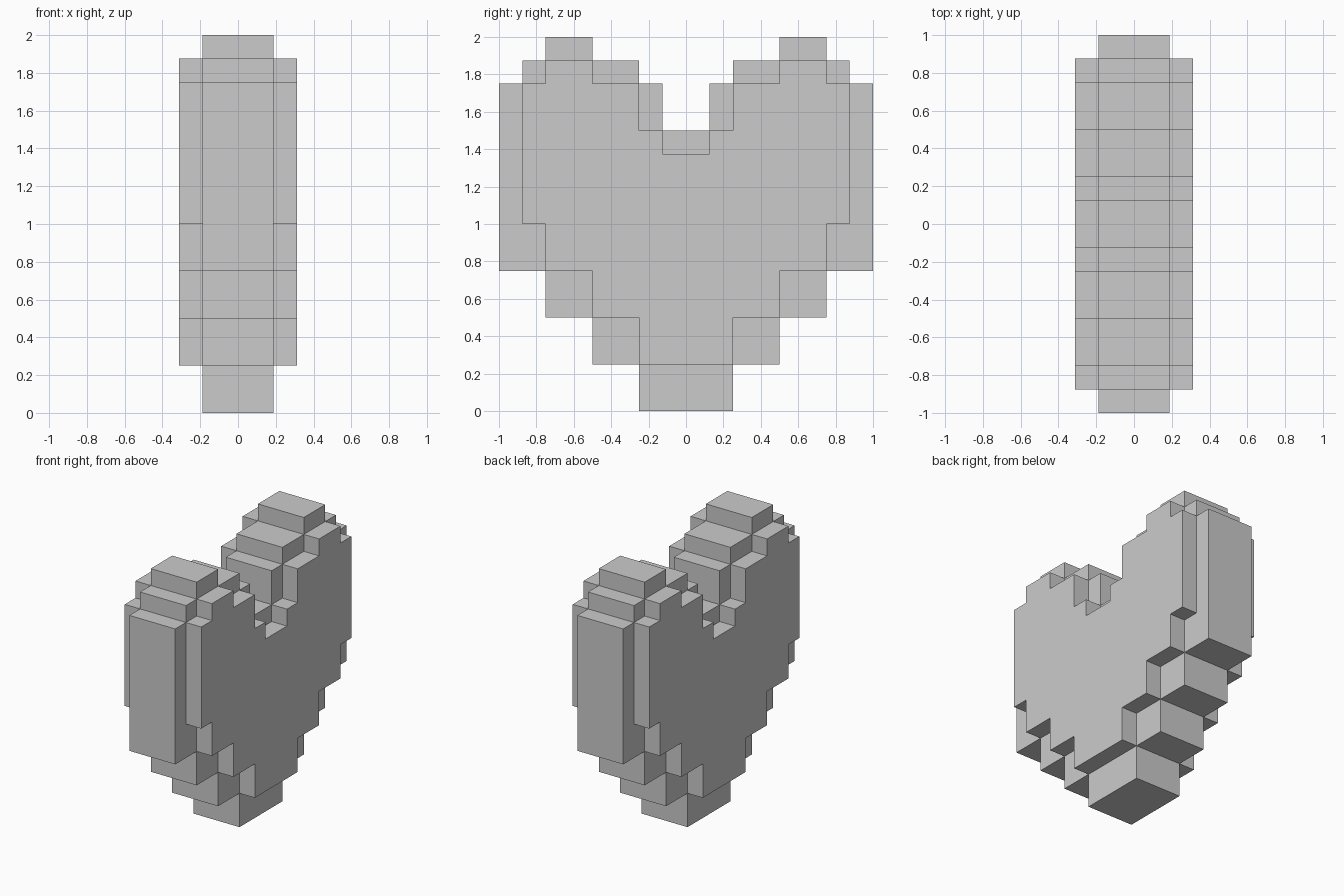
import bpy
import bmesh

if "Cube" in bpy.data.objects:
    bpy.data.objects.remove(bpy.data.objects["Cube"])


def heart_prism(name, half_profile, half_depth):
    """Mirror a (y, z) half profile and extrude it along x."""
    outline = half_profile + [(-y, z) for y, z in reversed(half_profile)]
    bm = bmesh.new()
    face = bm.faces.new([bm.verts.new((-half_depth, y, z)) for y, z in outline])
    ext = bmesh.ops.extrude_face_region(bm, geom=[face])
    moved = [v for v in ext["geom"] if isinstance(v, bmesh.types.BMVert)]
    bmesh.ops.translate(bm, verts=moved, vec=(2 * half_depth, 0, 0))
    bmesh.ops.recalc_face_normals(bm, faces=bm.faces)
    mesh = bpy.data.meshes.new(name)
    bm.to_mesh(mesh)
    bm.free()
    obj = bpy.data.objects.new(name, mesh)
    bpy.context.collection.objects.link(obj)
    return obj


# Wide stepped silhouette, thin in depth
core = [(0.25, 0), (0.25, 0.25), (0.5, 0.25), (0.5, 0.5), (0.75, 0.5),
        (0.75, 0.75), (1, 0.75), (1, 1.75), (0.875, 1.75), (0.875, 1.875),
        (0.75, 1.875), (0.75, 2), (0.5, 2), (0.5, 1.875), (0.25, 1.875),
        (0.25, 1.75), (0.125, 1.75), (0.125, 1.5)]

# Smaller stepped silhouette, thicker in depth (raised on both sides)
raised = [(0.25, 0.25), (0.25, 0.5), (0.5, 0.5), (0.5, 0.75), (0.75, 0.75),
          (0.75, 1), (0.875, 1), (0.875, 1.75), (0.75, 1.75), (0.75, 1.875),
          (0.5, 1.875), (0.5, 1.75), (0.25, 1.75), (0.25, 1.5),
          (0.125, 1.5), (0.125, 1.375)]

heart = heart_prism("pixel_heart", core, 0.1875)
panel = heart_prism("raised_panel", raised, 0.3125)

# Merge into one clean shell
mod = heart.modifiers.new("union", 'BOOLEAN')
mod.operation = 'UNION'
mod.solver = 'EXACT'
mod.object = panel
bpy.context.view_layer.objects.active = heart
heart.select_set(True)
bpy.ops.object.modifier_apply(modifier="union")
bpy.data.objects.remove(panel, do_unlink=True)
